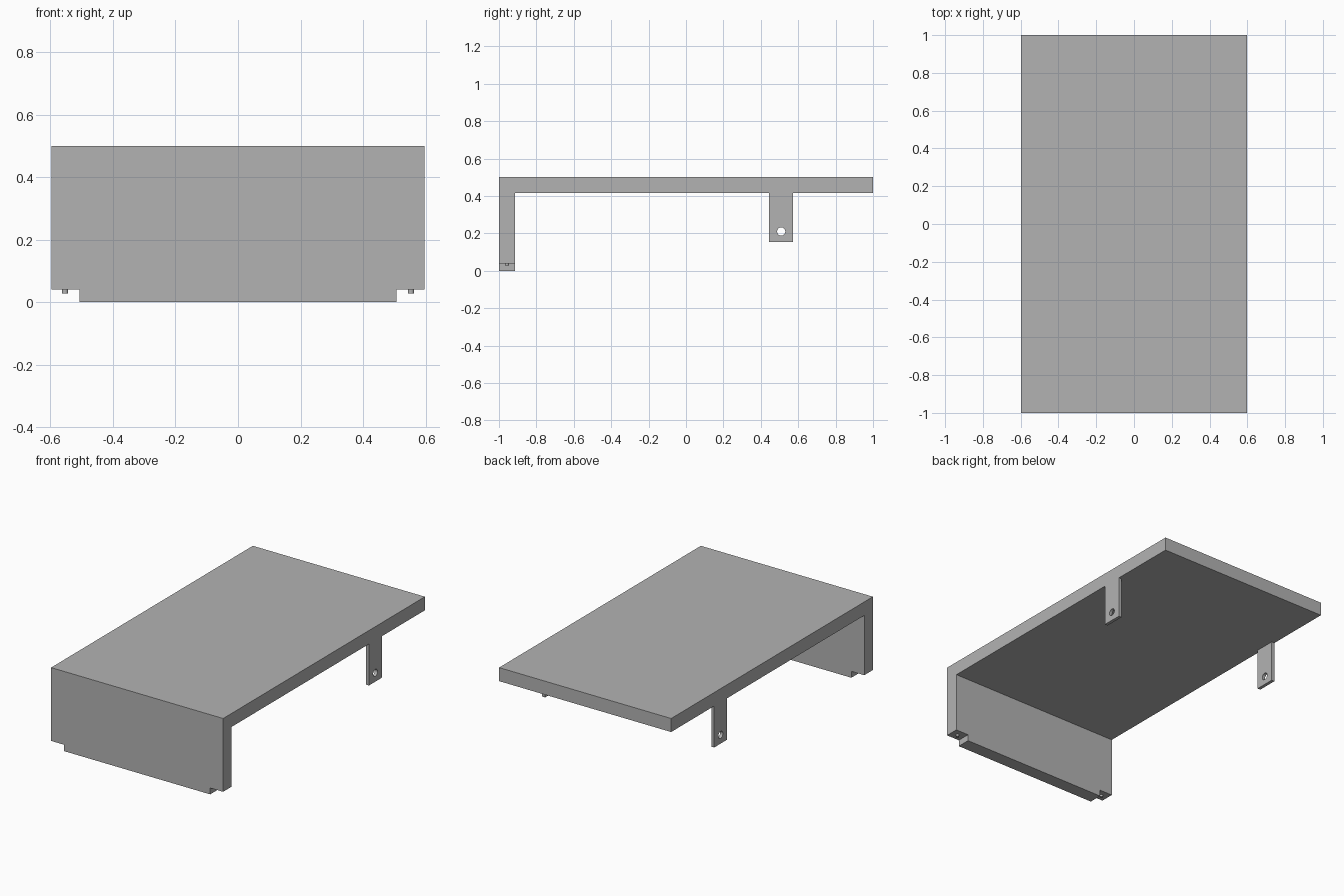
import bpy
import bmesh
from mathutils import Matrix, Vector

cube = bpy.data.objects.get("Cube")
if cube:
    bpy.data.objects.remove(cube, do_unlink=True)

grey = bpy.data.materials.new("plain grey")
grey.use_nodes = True
grey.diffuse_color = (0.45, 0.45, 0.45, 1)
grey.node_tree.nodes["Principled BSDF"].inputs["Base Color"].default_value = grey.diffuse_color

HALF_W = 0.597     # half width of the cover
TOP = 0.5
UNDER = 0.415      # underside of the top slab
THICK = 0.085
NOTCH_Z = 0.04
NOTCH_X = 0.507


def add_object(name, bm):
    bmesh.ops.recalc_face_normals(bm, faces=bm.faces)
    mesh = bpy.data.meshes.new(name)
    bm.to_mesh(mesh)
    bm.free()
    mesh.materials.append(grey)
    obj = bpy.data.objects.new(name, mesh)
    bpy.context.collection.objects.link(obj)
    return obj


def extruded(name, profile, x0, x1):
    """Extrude a (y, z) outline along x."""
    bm = bmesh.new()
    face = bm.faces.new([bm.verts.new((x0, y, z)) for y, z in profile])
    side = bmesh.ops.extrude_face_region(bm, geom=[face])
    verts = [v for v in side["geom"] if isinstance(v, bmesh.types.BMVert)]
    bmesh.ops.translate(bm, verts=verts, vec=Vector((x1 - x0, 0, 0)))
    return add_object(name, bm)


def cylinder(name, radius, depth, matrix):
    bm = bmesh.new()
    bmesh.ops.create_cone(bm, cap_ends=True, segments=32, radius1=radius,
                          radius2=radius, depth=depth, matrix=matrix)
    obj = add_object(name, bm)
    for poly in obj.data.polygons:
        poly.use_smooth = len(poly.vertices) == 4
    obj.data.set_sharp_from_angle(angle=0.6)
    return obj


def cut(target, cutter):
    """Subtract the cutter, then remove it."""
    cutter.hide_render = True
    mod = target.modifiers.new("cut", "BOOLEAN")
    mod.operation = "DIFFERENCE"
    mod.solver = "EXACT"
    mod.object = cutter
    bpy.context.view_layer.objects.active = target
    bpy.ops.object.modifier_apply(modifier=mod.name)
    bpy.data.objects.remove(cutter, do_unlink=True)


# Top slab and front panel as one bent section
inner = -1 + THICK
cover = extruded("cover", [(-1, 0), (inner, 0), (inner, UNDER), (1, UNDER),
                           (1, TOP), (-1, TOP)], -HALF_W, HALF_W)

for side, label in ((1, "left"), (-1, "right")):
    # Notched lower corner of the front panel
    notch = extruded("notch_cutter", [(-1.1, -0.1), (-0.8, -0.1), (-0.8, NOTCH_Z),
                                      (-1.1, NOTCH_Z)], side * NOTCH_X, side * 0.7)
    cut(cover, notch)

    # Small locating pin under the notch
    cylinder(label + "_pin", 0.01, 0.012,
             Matrix.Translation((side * 0.553, -0.957, NOTCH_Z - 0.006)))

    # Hanging side tab with a screw hole
    tab = extruded(label + "_tab", [(0.445, 0.155), (0.573, 0.155), (0.573, UNDER),
                                    (0.445, UNDER)], side * (HALF_W - 0.02), side * HALF_W)
    hole = cylinder("hole_cutter", 0.022, 0.2, Matrix.Translation(
        (side * HALF_W, 0.509, 0.21)) @ Matrix.Rotation(1.5708, 4, "Y"))
    cut(tab, hole)
